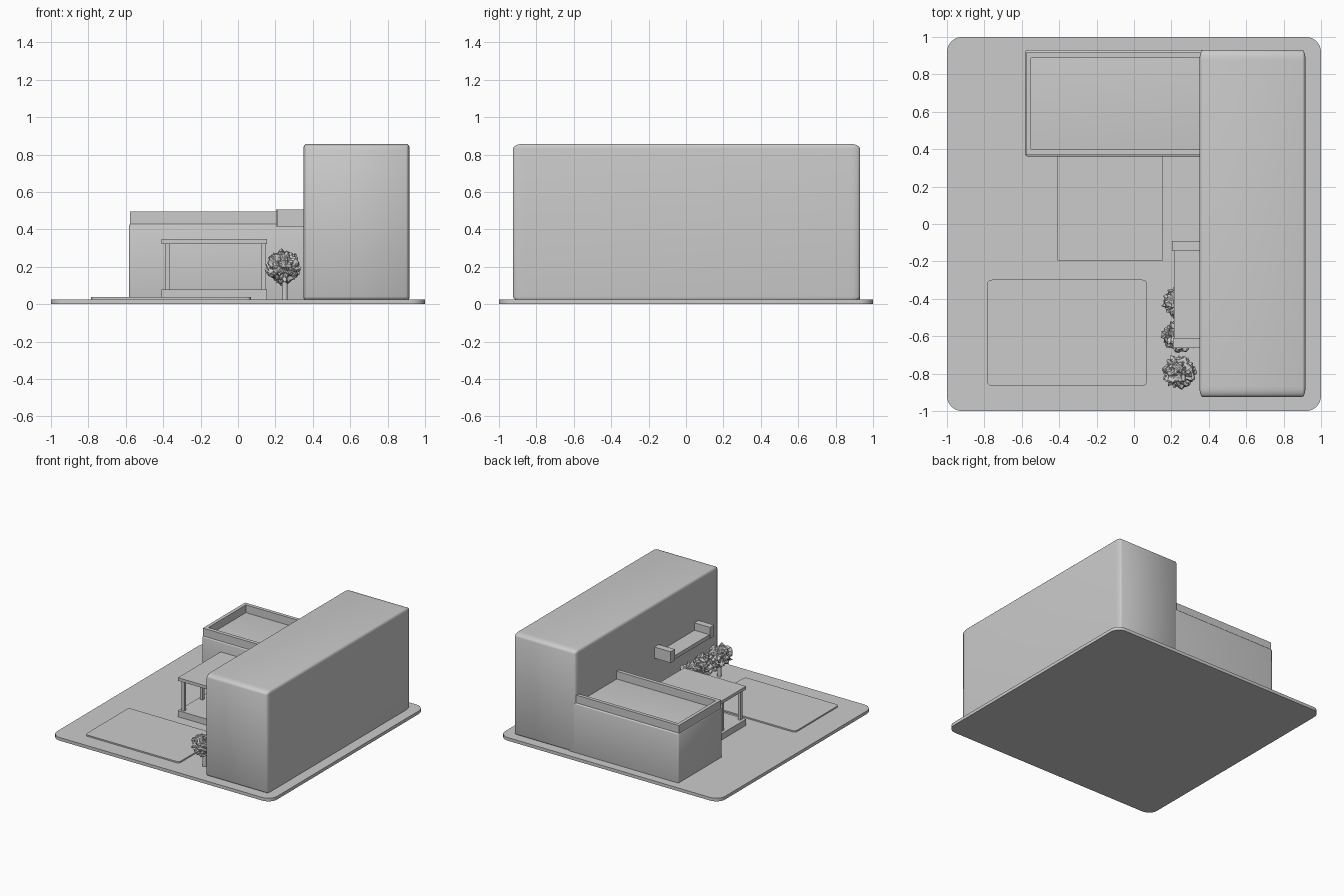
import bpy, bmesh, math, random
from mathutils import Vector, noise

if "Cube" in bpy.data.objects:
    bpy.data.objects.remove(bpy.data.objects["Cube"])

random.seed(4)


def finish(bm, name, smooth=False):
    me = bpy.data.meshes.new(name)
    bm.to_mesh(me)
    bm.free()
    ob = bpy.data.objects.new(name, me)
    bpy.context.collection.objects.link(ob)
    if smooth:
        bpy.ops.object.select_all(action='DESELECT')
        ob.select_set(True)
        bpy.context.view_layer.objects.active = ob
        bpy.ops.object.shade_smooth_by_angle(angle=math.radians(35))
    return ob


def box(name, x, y, z, soft=0.0, corner=0.0):
    """Box from ranges; soft = proportional bevel on all edges, corner = rounded plan corners."""
    bm = bmesh.new()
    bmesh.ops.create_cube(bm, size=1)
    if soft:
        bmesh.ops.bevel(bm, geom=bm.edges[:], offset=soft, segments=4,
                        profile=0.5, affect='EDGES')
    lo = Vector((x[0], y[0], z[0]))
    hi = Vector((x[1], y[1], z[1]))
    for v in bm.verts:
        v.co = Vector([(lo[i] + hi[i]) / 2 + v.co[i] * (hi[i] - lo[i]) for i in range(3)])
    if corner:
        up = [e for e in bm.edges if abs(e.verts[0].co.z - e.verts[1].co.z) > 1e-4]
        bmesh.ops.bevel(bm, geom=up, offset=corner, segments=6,
                        profile=0.5, affect='EDGES')
    return finish(bm, name, bool(soft or corner))


# Ground plate and paved terrace
box("ground_plate", (-1, 1), (-1, 1), (0, 0.026), corner=0.08)
box("terrace_pad", (-0.785, 0.07), (-0.865, -0.298), (0.02, 0.037), corner=0.025)

# Main building volumes
box("tall_wing", (0.35, 0.917), (-0.925, 0.93), (0.015, 0.857), soft=0.03)
box("low_wing", (-0.582, 0.42), (0.36, 0.93), (0.015, 0.43), soft=0.02)

# Roof parapet on the low wing
pz = (0.41, 0.494)
box("parapet_front", (-0.578, 0.37), (0.369, 0.4), pz)
box("parapet_back", (-0.578, 0.37), (0.888, 0.917), pz)
box("parapet_left", (-0.578, -0.55), (0.4, 0.888), pz)

# Covered porch
box("porch_floor", (-0.41, 0.155), (-0.195, 0.37), (0.02, 0.077))
box("porch_roof", (-0.41, 0.155), (-0.195, 0.37), (0.322, 0.347))
for side, px in (("left", -0.376), ("right", 0.138)):
    for place, py in (("front", -0.165), ("rear", 0.07)):
        box(f"porch_post_{side}_{place}", (px - 0.012, px + 0.012),
            (py - 0.012, py + 0.012), (0.07, 0.33))

# Balcony on the tall wing
box("balcony_floor", (0.214, 0.36), (-0.64, -0.12), (0.414, 0.445))
box("balcony_end_rear", (0.203, 0.36), (-0.145, -0.09), (0.414, 0.506))
box("balcony_end_front", (0.208, 0.36), (-0.663, -0.61), (0.414, 0.506))

# Row of small trees
for i, ty in enumerate((-0.79, -0.6, -0.415)):
    bm = bmesh.new()
    bmesh.ops.create_cone(bm, cap_ends=True, segments=12, radius1=0.016,
                          radius2=0.014, depth=0.16)
    bmesh.ops.translate(bm, verts=bm.verts, vec=(0.25, ty, 0.1))
    finish(bm, f"tree_trunk_{i + 1}", True)
    bm = bmesh.new()
    bmesh.ops.create_icosphere(bm, subdivisions=4, radius=1)
    shift = Vector((3.1 * i, 1.7 * i, 0.4))
    for v in bm.verts:
        n = noise.noise(v.co * 3.2 + shift) + 0.6 * noise.noise(v.co * 7 + shift)
        r = 0.078 + 0.024 * max(-1, min(1, n * 1.3))
        v.co = v.co.normalized() * r + Vector((0.242, ty, 0.198))
    finish(bm, f"tree_crown_{i + 1}")
